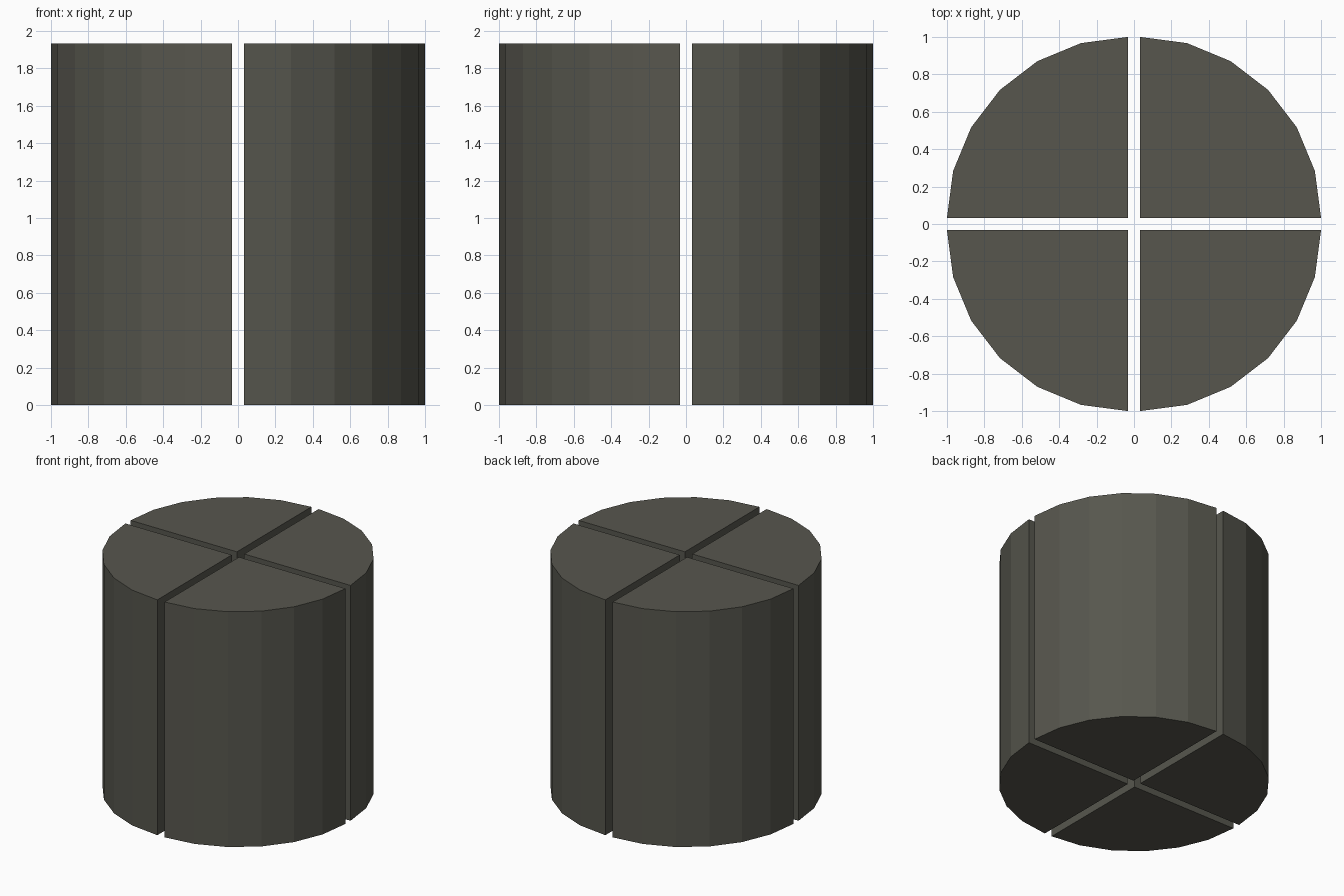
import bpy, bmesh, math

if "Cube" in bpy.data.objects:
    bpy.data.objects.remove(bpy.data.objects["Cube"])

GAP = 1 / 30          # half the slot width
RADIUS = 1 - GAP
HEIGHT = 2 * RADIUS
STEPS = 6             # flat sides per quarter

mat = bpy.data.materials.new("dark_olive_grey")
mat.diffuse_color = (0.095, 0.094, 0.076, 1)
mat.use_nodes = True
mat.node_tree.nodes["Principled BSDF"].inputs["Base Color"].default_value = mat.diffuse_color


def quarter_wedge(name, turn):
    """Quarter-cylinder pushed outward from the centre, turned about z."""
    pts = [(GAP, GAP)]
    for i in range(STEPS + 1):
        a = math.pi / 2 * i / STEPS
        pts.append((GAP + RADIUS * math.cos(a), GAP + RADIUS * math.sin(a)))
    c, s = round(math.cos(turn)), round(math.sin(turn))
    bm = bmesh.new()
    base = bm.faces.new([bm.verts.new((x * c - y * s, x * s + y * c, 0)) for x, y in pts])
    # Extrude the profile up, keeping the base as the bottom face
    ext = bmesh.ops.extrude_face_region(bm, geom=[base], use_keep_orig=True)
    top = [v for v in ext["geom"] if isinstance(v, bmesh.types.BMVert)]
    bmesh.ops.translate(bm, verts=top, vec=(0, 0, HEIGHT))
    bmesh.ops.recalc_face_normals(bm, faces=bm.faces)
    mesh = bpy.data.meshes.new(name)
    bm.to_mesh(mesh)
    bm.free()
    mesh.materials.append(mat)
    obj = bpy.data.objects.new(name, mesh)
    bpy.context.collection.objects.link(obj)


# Four separate wedges around the centre
for k, side in enumerate(("back_right", "back_left", "front_left", "front_right")):
    quarter_wedge(side + "_wedge", k * math.pi / 2)
